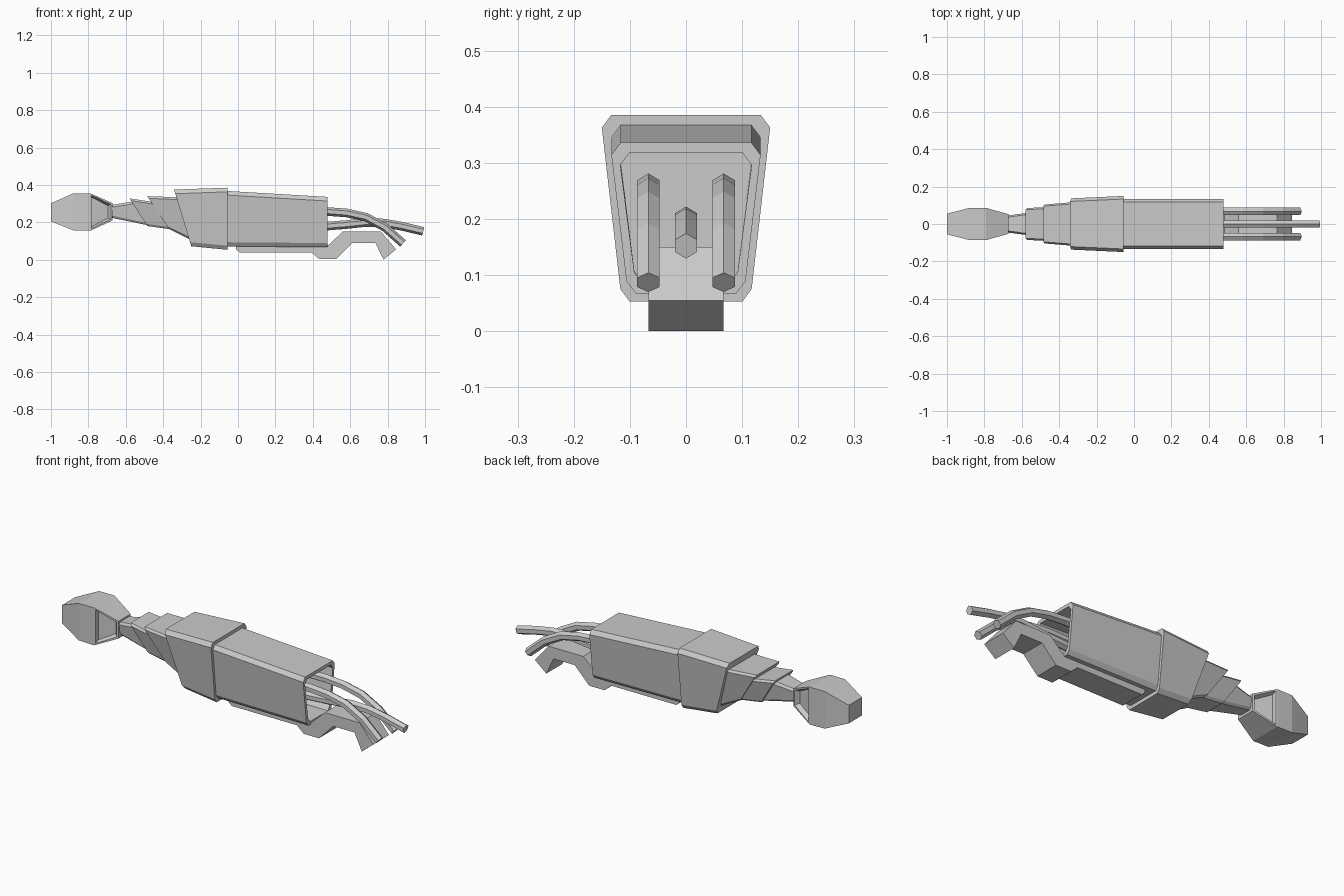
import bpy, bmesh, math
from mathutils import Vector

if "Cube" in bpy.data.objects:
    bpy.data.objects.remove(bpy.data.objects["Cube"])


def finish(name, bm):
    bmesh.ops.recalc_face_normals(bm, faces=bm.faces)
    me = bpy.data.meshes.new(name)
    bm.to_mesh(me)
    bm.free()
    ob = bpy.data.objects.new(name, me)
    bpy.context.collection.objects.link(ob)
    return ob


def loft(rings):
    """Skin a list of equal-length point rings and cap both ends."""
    bm = bmesh.new()
    vs = [[bm.verts.new(p) for p in r] for r in rings]
    n = len(vs[0])
    for a, b in zip(vs, vs[1:]):
        for i in range(n):
            bm.faces.new((a[i], a[(i + 1) % n], b[(i + 1) % n], b[i]))
    bm.faces.new(vs[0])
    bm.faces.new(vs[-1])
    bmesh.ops.recalc_face_normals(bm, faces=bm.faces)
    return bm


def section(top, bottom, wt, wb, c=0.022):
    """Chamfered trapezoid, slanted from top (x, z) to bottom (x, z)."""
    (xt, zt), (xb, zb) = top, bottom
    half = [(wt - c * 0.75, zt), (wt, zt - c), (wb, zb + c), (wb - c * 0.75, zb)]
    ring = half + [(-y, z) for y, z in reversed(half)]
    return [(xb + (xt - xb) * (z - zb) / (zt - zb), y, z) for y, z in ring]


def finger(name, y, path):
    pts = [Vector((x, 0, z)) for x, z in path]
    rings = []
    for i, p in enumerate(pts):
        t = (pts[min(i + 1, len(pts) - 1)] - pts[max(i - 1, 0)]).normalized()
        up = Vector((-t.z, 0, t.x))
        rings.append([p + up * dz + Vector((0, y + dy, 0)) for dy, dz in
                      ((0, .023), (.02, .011), (.02, -.011), (0, -.023), (-.02, -.011), (-.02, .011))])
    finish(name, loft(rings))


# Faceted end knob with a recessed pocket on each side
knob = [(-1.0, .055, .205, .302), (-.88, .086, .157, .355),
        (-.79, .086, .155, .355), (-.67, .052, .21, .302)]
bm = loft([[(x, -w, lo), (x, w, lo), (x, w, hi), (x, -w, hi)] for x, w, lo, hi in knob])
sides = [f for f in bm.faces if abs(f.normal.y) > .8 and f.calc_center_median().x > -.76]
bmesh.ops.inset_individual(bm, faces=sides, thickness=.012)
bmesh.ops.inset_individual(bm, faces=sides, thickness=.012, depth=-.025)
finish("end_knob", bm)

# Overlapping slanted bellows rings
bellows = [
    ((-.68, .292), (-.68, .225), .045, .038, (-.54, .315), (-.46, .18), .064, .055),
    ((-.58, .328), (-.485, .18), .085, .062, (-.45, .308), (-.34, .16), .092, .07),
    ((-.485, .340), (-.37, .165), .104, .077, (-.31, .333), (-.23, .095), .118, .088),
]
for i, (t0, b0, wt0, wb0, t1, b1, wt1, wb1) in enumerate(bellows):
    finish(f"bellows_ring_{i + 1}", loft([section(t0, b0, wt0, wb0, .012),
                                          section(t1, b1, wt1, wb1, .012)]))

# Large sleeve, slanted at its narrow end
finish("sleeve", loft([section((-.342, .375), (-.25, .072), .137, .108),
                       section((-.055, .385), (-.055, .053), .15, .117)]))

# Main housing, open at the finger end
finish("housing", loft([section((-.1, .370), (-.1, .072), .133, .106),
                        section((.478, .336), (.478, .067), .133, .106),
                        section((.478, .318), (.478, .083), .117, .092),
                        section((.2, .330), (.2, .085), .117, .092)]))

# Underside plate that continues into the bent thumb
profile = [(-.01, .08), (-.01, .055), (.01, .038), (.395, .038), (.435, .003), (.525, .003),
           (.61, .09), (.735, .09), (.778, 0), (.845, .055), (.765, .15), (.56, .15), (.485, .08)]
finish("thumb_plate", loft([[(x, y, z) for x, z in profile] for y in (-.067, .067)]))

# Two curled outer fingers and one straighter centre finger
curl = [(.18, .255), (.475, .258), (.58, .25), (.685, .227), (.785, .173), (.882, .087)]
for side, y in (("left", -.067), ("right", .067)):
    finger(f"{side}_finger", y, curl)
finger("centre_finger", 0, [(.18, .16), (.48, .18), (.58, .188), (.68, .199), (.78, .196), (.88, .178), (.99, .152)])
